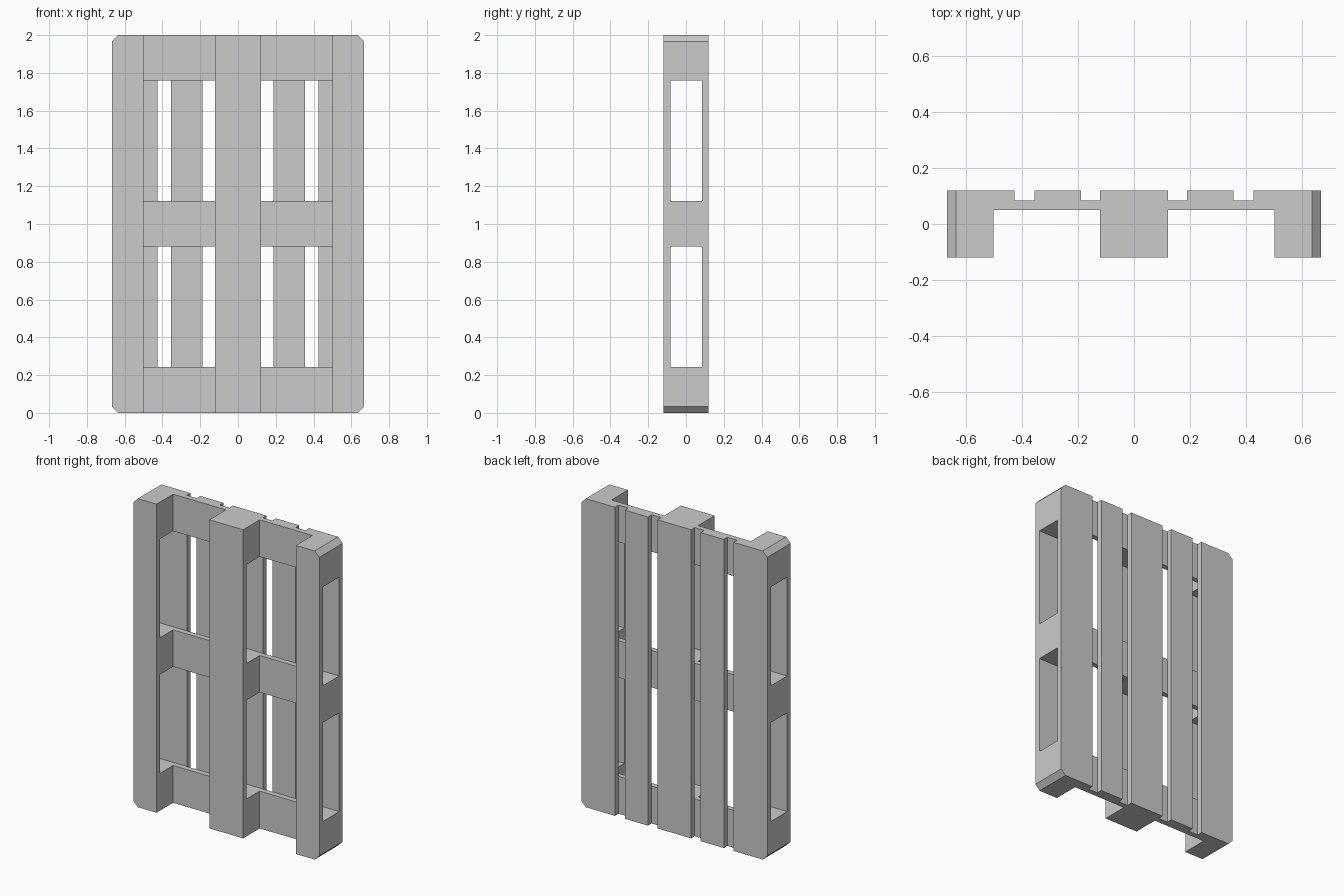
import bpy
import bmesh

if "Cube" in bpy.data.objects:
    bpy.data.objects.remove(bpy.data.objects["Cube"])

W, D, H = 0.667, 0.12, 2.0      # half width, half depth, height
BOARD = 0.0833                  # inner face of the outer boards
CROSS = 0.049                   # front face of the cross boards
CHAMFER = 0.033


def prism(name, bottom, offset):
    """Extrude a closed outline along an offset vector."""
    bm = bmesh.new()
    face = bm.faces.new([bm.verts.new(p) for p in bottom])
    ext = bmesh.ops.extrude_face_region(bm, geom=[face], use_keep_orig=True)
    moved = [g for g in ext["geom"] if isinstance(g, bmesh.types.BMVert)]
    bmesh.ops.translate(bm, verts=moved, vec=offset)
    bmesh.ops.recalc_face_normals(bm, faces=bm.faces[:])
    mesh = bpy.data.meshes.new(name)
    bm.to_mesh(mesh)
    bm.free()
    obj = bpy.data.objects.new(name, mesh)
    bpy.context.collection.objects.link(obj)
    return obj


def boolean(target, cutter, operation):
    """Apply a boolean and discard the cutter."""
    cutter.hide_render = True
    mod = target.modifiers.new(cutter.name, 'BOOLEAN')
    mod.operation, mod.solver, mod.object = operation, 'EXACT', cutter
    bpy.context.view_layer.objects.active = target
    bpy.ops.object.modifier_apply(modifier=mod.name)
    bpy.data.objects.remove(cutter)


# Pallet cross-section: deck boards with gaps, cross boards, three blocks
half = [(0.121, D), (0.121, BOARD), (0.189, BOARD), (0.189, D),
        (0.355, D), (0.355, BOARD), (0.425, BOARD), (0.425, D),
        (W, D), (W, -D), (0.5, -D), (0.5, CROSS), (0.121, CROSS), (0.121, -D)]
outline = half + [(-x, y) for x, y in reversed(half)]
pallet = prism("pallet", [(x, y, 0) for x, y in outline], (0, 0, H))

# Openings between the three rows of blocks
cut = BOARD + 0.0003
for z0, z1 in ((0.242, 0.882), (1.121, 1.761)):
    opening = prism("opening_cutter",
                    [(-1, -BOARD, z0), (1, -BOARD, z0), (1, cut, z0), (-1, cut, z0)],
                    (0, 0, z1 - z0))
    boolean(pallet, opening, 'DIFFERENCE')

# Chamfered outer corners: keep what lies inside an oversized octagon
e = 0.05
x_in, x_out, z_in = W - CHAMFER - e, W + e, CHAMFER + e
octagon = [(x_in, -e), (x_out, z_in), (x_out, H - z_in), (x_in, H + e)]
octagon += [(-x, z) for x, z in reversed(octagon)]
trim = prism("corner_trim", [(x, -1, z) for x, z in octagon], (0, 2, 0))
boolean(pallet, trim, 'INTERSECT')
